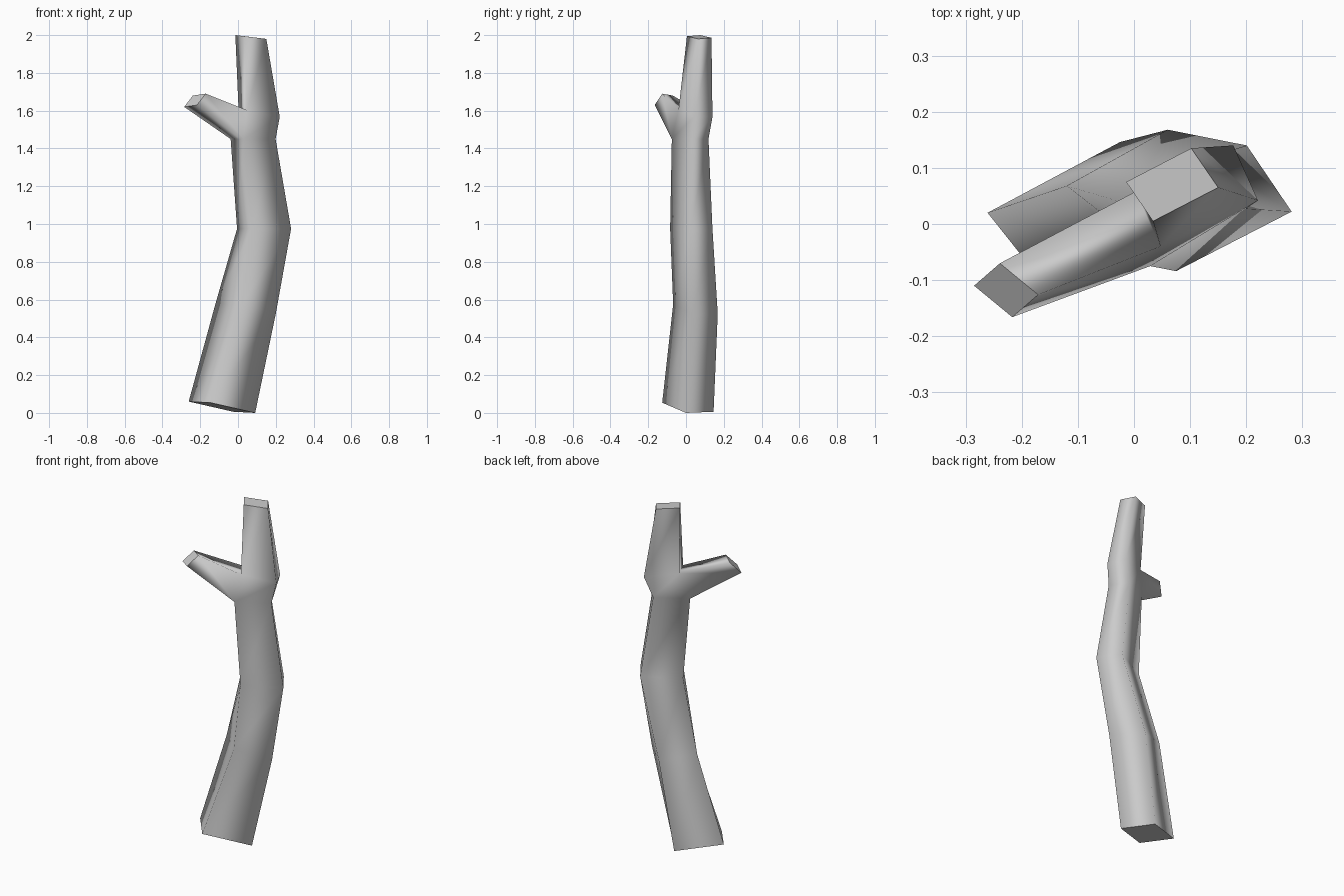
import bpy
import bmesh
from mathutils import Vector

cube = bpy.data.objects.get("Cube")
if cube:
    bpy.data.objects.remove(cube)

# Bare grey wood
wood = bpy.data.materials.new("grey_wood")
wood.use_nodes = True
grey = (0.6, 0.6, 0.6, 1)
wood.diffuse_color = grey
wood.node_tree.nodes["Principled BSDF"].inputs["Base Color"].default_value = grey

bm = bmesh.new()


def add_ring(centre, wide, deep):
    """Four corners of a slanted section: centre plus or minus two half-widths."""
    c, w, d = Vector(centre), Vector(wide), Vector(deep)
    return [bm.verts.new(p) for p in (c - w + d, c - w - d, c + w - d, c + w + d)]


def bridge(lower, upper, skip=None):
    """Join two four-cornered rings with side faces."""
    for i in range(4):
        if i != skip:
            j = (i + 1) % 4
            face = bm.faces.new((lower[i], lower[j], upper[j], upper[i]))
            face.smooth = True


# Trunk sections from the cut base to the cut top
base = add_ring((-.085, .01, .03), (.118, .063, -.027), (-.058, .073, .003))
low_bend = add_ring((.04, .05, .55), (.09, .05, -.025), (-.07, .068, 0))
mid_bend = add_ring((.138, .028, .975), (.103, .053, 0), (-.04, .059, 0))
fork_low = add_ring((.08, .022, 1.45), (.085, .051, 0), (-.034, .046, 0))
fork_high = add_ring((.112, .05, 1.585), (.087, .041, -.018), (-.022, .049, 0))
tip = add_ring((.068, .07, 1.99), (.058, .03, -.007), (-.024, .035, .003))

bridge(base, low_bend)
bridge(low_bend, mid_bend)
bridge(mid_bend, fork_low)
bridge(fork_low, fork_high, skip=0)
bridge(fork_high, tip)

# Side branch grows out of the open face at the fork
branch_root = [fork_low[0], fork_low[1], fork_high[1], fork_high[0]]
branch_tip = add_ring((-.228, -.118, 1.655), (.023, .02, .03), (-.034, .028, -.005))
bridge(branch_root, branch_tip)

# Flat sawn ends
for ring in (base, tip, branch_tip):
    bm.faces.new(ring).smooth = False
    for i in range(4):
        bm.edges.get((ring[i], ring[(i + 1) % 4])).smooth = False

bmesh.ops.recalc_face_normals(bm, faces=bm.faces[:])
mesh = bpy.data.meshes.new("forked_stick")
bm.to_mesh(mesh)
bm.free()
mesh.materials.append(wood)
stick = bpy.data.objects.new("forked_stick", mesh)
bpy.context.collection.objects.link(stick)
